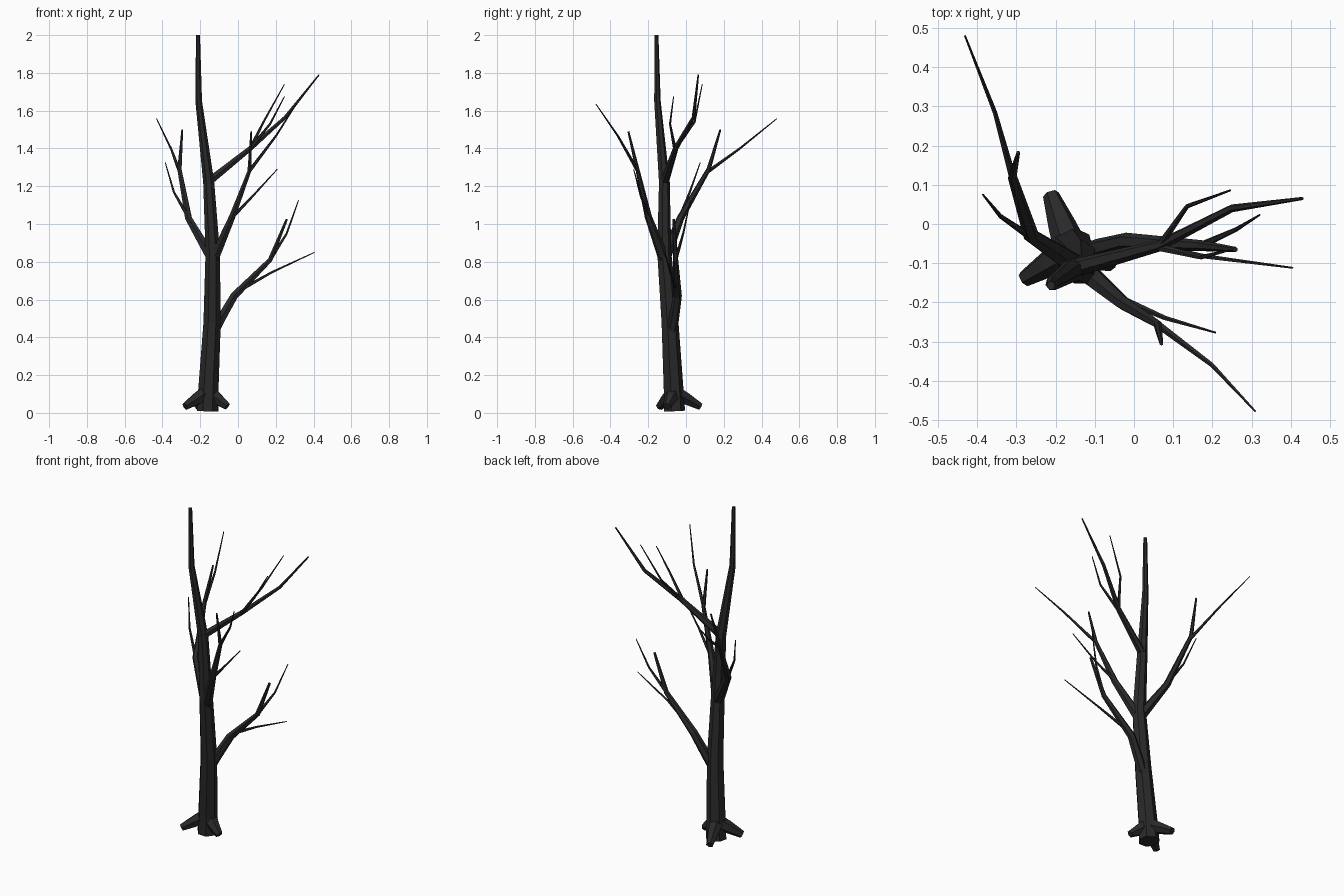
import bpy, bmesh, math
from mathutils import Vector

bark = bpy.data.materials.new("dark_bark")
bark.diffuse_color = (0.022, 0.022, 0.022, 1)


def limb(name, points, sides):
    """Flat-sided tapering tube through (x, y, z, radius) points, capped at both ends."""
    pos = [Vector(p[:3]) for p in points]
    bm = bmesh.new()
    rings = []
    ref = Vector((0, 1, 0))
    for i, p in enumerate(points):
        before = (pos[i] - pos[i - 1]).normalized() if i else Vector()
        after = (pos[i + 1] - pos[i]).normalized() if i < len(pos) - 1 else Vector()
        t = (before + after).normalized()
        u = (ref - t * ref.dot(t)).normalized()
        v = t.cross(u)
        ref = u
        ring = []
        for k in range(sides):
            a = 2 * math.pi * k / sides
            ring.append(bm.verts.new(pos[i] + p[3] * (u * math.cos(a) + v * math.sin(a))))
        rings.append(ring)
    for a, b in zip(rings, rings[1:]):
        for k in range(sides):
            n = (k + 1) % sides
            bm.faces.new((a[k], a[n], b[n], b[k]))
    bm.faces.new(rings[0][::-1])
    bm.faces.new(rings[-1])
    bmesh.ops.recalc_face_normals(bm, faces=bm.faces)
    me = bpy.data.meshes.new(name)
    bm.to_mesh(me)
    bm.free()
    me.materials.append(bark)
    ob = bpy.data.objects.new(name, me)
    bpy.context.collection.objects.link(ob)


# Trunk
limb("trunk", [(-.16, -.064, .01, .059), (-.157, -.068, .12, .055), (-.137, -.087, .48, .047),
               (-.134, -.117, .85, .039), (-.155, -.116, 1.22, .030),
               (-.208, -.152, 1.65, .018), (-.212, -.157, 2.0, .011)], 7)

# Roots flaring out of the foot of the trunk
for i, (x, y) in enumerate([(-.212, .075), (-.28, -.14), (-.056, -.1)]):
    limb(f"root_{i + 1}", [(-.16, -.065, .11, .045),
                           (-.16 + (x + .16) * .45, -.065 + (y + .065) * .45, .077, .036),
                           (x, y, .034, .021)], 6)

# Main branches
limb("low_right_branch", [(-.13, -.08, .42, .028), (-.095, -.065, .49, .027),
                          (-.02, -.045, .62, .023), (.17, -.055, .81, .014),
                          (.258, -.065, 1.025, .007)], 6)
limb("front_branch", [(-.13, -.115, .81, .030), (-.03, -.2, 1.04, .019),
                      (.06, -.255, 1.28, .011), (.07, -.305, 1.49, .005)], 6)
limb("left_branch", [(-.14, -.11, .82, .030), (-.262, -.03, 1.03, .020),
                     (-.31, .12, 1.29, .012), (-.295, .182, 1.5, .005)], 6)
limb("high_right_branch", [(-.16, -.115, 1.22, .024), (.065, -.055, 1.40, .015),
                           (.25, .04, 1.565, .010), (.429, .065, 1.79, .004)], 6)

# Twigs: start, bend and tip, tapering to a fine point
twigs = {
    "low_right": [[(.02, -.05, .655), (.18, -.083, .745), (.405, -.112, .85)],
                  [(.17, -.055, .81), (.258, -.015, .95), (.32, .023, 1.125)]],
    "front": [[(-.035, -.19, 1.03), (.08, -.24, 1.15), (.208, -.277, 1.29)],
              [(.06, -.255, 1.28), (.2, -.36, 1.465), (.309, -.477, 1.635)]],
    "left": [[(-.26, -.035, 1.03), (-.34, .02, 1.17), (-.385, .075, 1.325)],
             [(-.31, .12, 1.28), (-.355, .285, 1.40), (-.431, .48, 1.557)]],
    "high_right": [[(.065, -.055, 1.40), (.135, .045, 1.54), (.246, .086, 1.74)],
                   [(.065, -.06, 1.40), (.17, -.085, 1.53), (.246, -.066, 1.675)]],
}
for part, pair in twigs.items():
    for i, path in enumerate(pair):
        limb(f"{part}_twig_{i + 1}", [(*p, r) for p, r in zip(path, (.010, .006, .0025))], 5)
